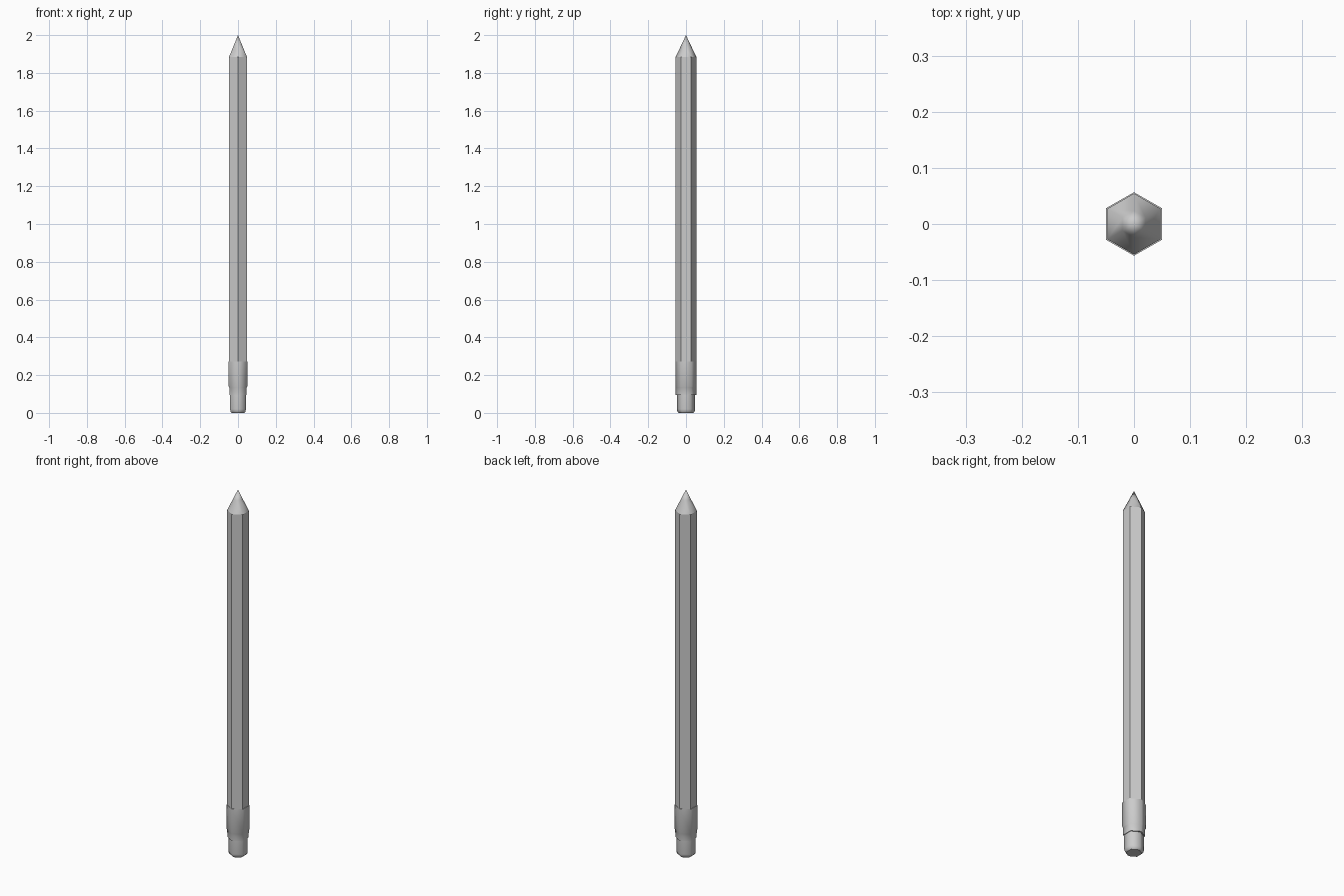
import bpy, bmesh, math

if "Cube" in bpy.data.objects:
    bpy.data.objects.remove(bpy.data.objects["Cube"])

def hex_loft(name, rings, smooth=True):
    """Loft hexagonal rings (radius_x, radius_y, z), corners on the y axis."""
    bm = bmesh.new()
    loops = []
    for rx, ry, z in rings:
        if rx == 0:
            loops.append([bm.verts.new((0, 0, z))])
            continue
        loops.append([bm.verts.new((rx * math.sin(i * math.pi / 3),
                                    ry * math.cos(i * math.pi / 3), z)) for i in range(6)])
    for a, b in zip(loops, loops[1:]):
        for i in range(6):
            j = (i + 1) % 6
            if len(b) == 1:
                bm.faces.new((a[i], a[j], b[0]))
            else:
                bm.faces.new((a[i], a[j], b[j], b[i]))
    for loop in (loops[0], loops[-1]):
        if len(loop) == 6:
            bm.faces.new(loop)
    bmesh.ops.recalc_face_normals(bm, faces=bm.faces[:])
    for f in bm.faces:
        f.smooth = smooth and len(f.verts) < 6
    mesh = bpy.data.meshes.new(name)
    bm.to_mesh(mesh)
    bm.free()
    obj = bpy.data.objects.new(name, mesh)
    bpy.context.collection.objects.link(obj)
    return obj

# Rounded eraser at the bottom
hex_loft("eraser", [(.039, .039, 0), (.046, .046, .007), (.048, .048, .02), (.048, .048, .10)])
# Metal sleeve, pinched at its lower end
hex_loft("ferrule", [(.0515, .0555, .095), (.0535, .056, .135), (.0575, .0565, .14), (.0575, .0565, .272)])
# Flat-sided wooden shaft
hex_loft("shaft", [(.0545, .0545, .26), (.0545, .0545, 1.885)], smooth=False)
# Sharpened point
hex_loft("tip", [(.0545, .0545, 1.885), (.0237, .0237, 1.95), (0, 0, 2.0)])
